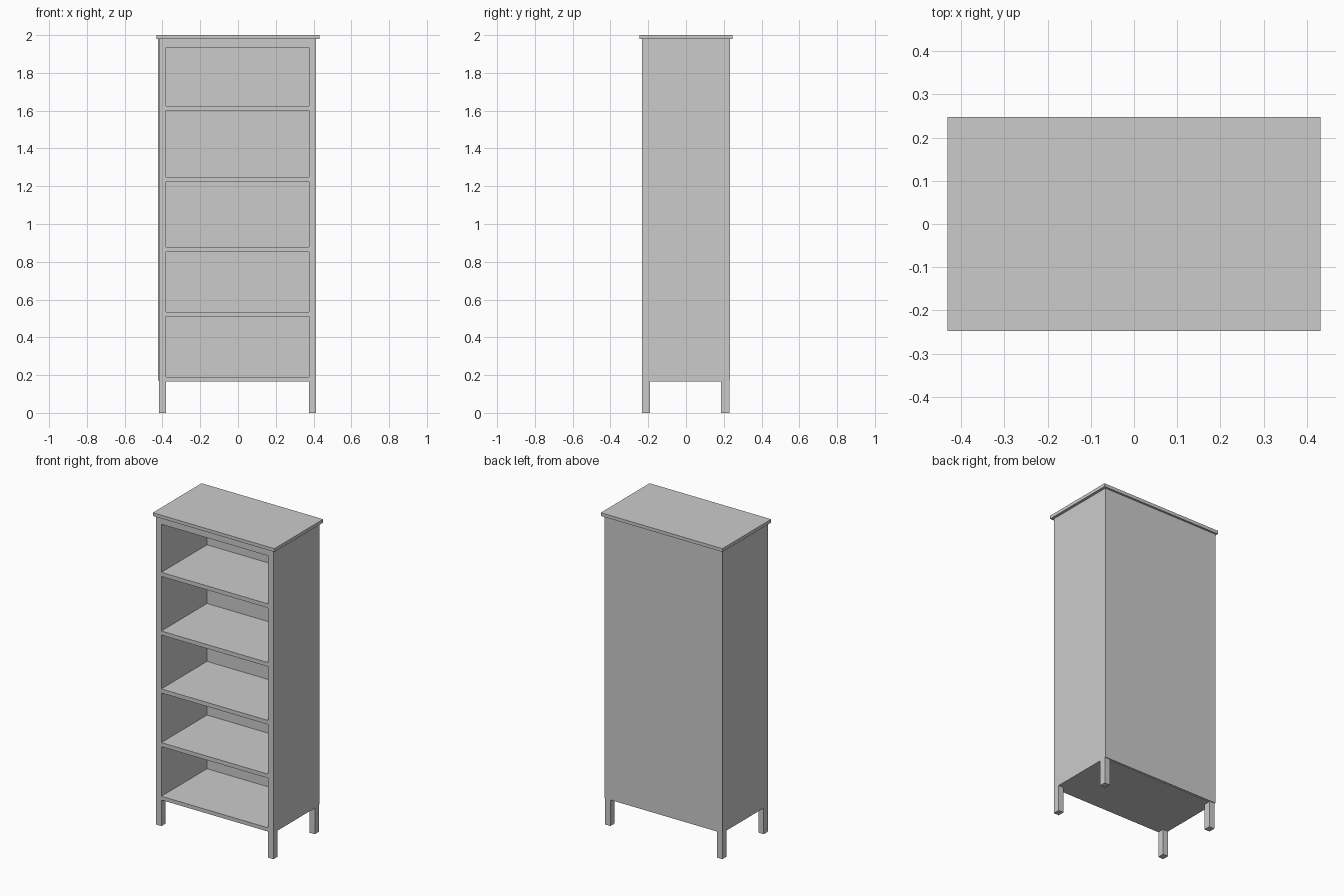
import bpy
import bmesh

if "Cube" in bpy.data.objects:
    bpy.data.objects.remove(bpy.data.objects["Cube"])


def finish(name, bm):
    bmesh.ops.recalc_face_normals(bm, faces=bm.faces)
    mesh = bpy.data.meshes.new(name)
    bm.to_mesh(mesh)
    bm.free()
    obj = bpy.data.objects.new(name, mesh)
    bpy.context.collection.objects.link(obj)
    return obj


def box(name, x, y, z):
    """Box from (min, max) ranges on each axis."""
    bm = bmesh.new()
    bmesh.ops.create_cube(bm, size=1)
    for v in bm.verts:
        for i, (lo, hi) in enumerate((x, y, z)):
            v.co[i] = (lo + hi) / 2 + v.co[i] * (hi - lo)
    return finish(name, bm)


def side(name, x0, x1, profile):
    """Extrude a y-z outline across the thickness of a side."""
    bm = bmesh.new()
    face = bm.faces.new([bm.verts.new((x0, y, z)) for y, z in profile])
    ext = bmesh.ops.extrude_face_region(bm, geom=[face])
    verts = [g for g in ext["geom"] if isinstance(g, bmesh.types.BMVert)]
    bmesh.ops.translate(bm, verts=verts, vec=(x1 - x0, 0, 0))
    return finish(name, bm)


FRONT, REAR = -0.233, 0.229
BOTTOM, UNDER_TOP = 0.167, 1.979
LEFT, RIGHT = -0.380, 0.376
WALL = 0.038

# Solid sides with the front and rear legs cut from the same outline
outline = [(FRONT, 0), (FRONT + 0.043, 0), (FRONT + 0.043, BOTTOM),
           (REAR - 0.043, BOTTOM), (REAR - 0.043, 0), (REAR, 0),
           (REAR, UNDER_TOP), (FRONT, UNDER_TOP)]
side("left_side", LEFT - WALL, LEFT, outline)
side("right_side", RIGHT, RIGHT + WALL, outline)

# Bottom board and shelves
for i, (z0, z1) in enumerate([(BOTTOM, 0.191), (0.509, 0.535), (0.853, 0.879),
                              (1.224, 1.25), (1.60, 1.626)]):
    box("bottom_board" if i == 0 else f"shelf_{i}",
        (LEFT, RIGHT), (FRONT, REAR), (z0, z1))

# Rail under the top at the front
box("front_rail", (LEFT, RIGHT), (FRONT, FRONT + 0.025), (1.934, UNDER_TOP))

# Thin back panel
box("back_panel", (-0.423, RIGHT + WALL), (REAR, 0.234), (0.172, UNDER_TOP))

# Overhanging top
box("top_board", (-0.431, 0.431), (-0.247, 0.247), (UNDER_TOP, 2.0))
